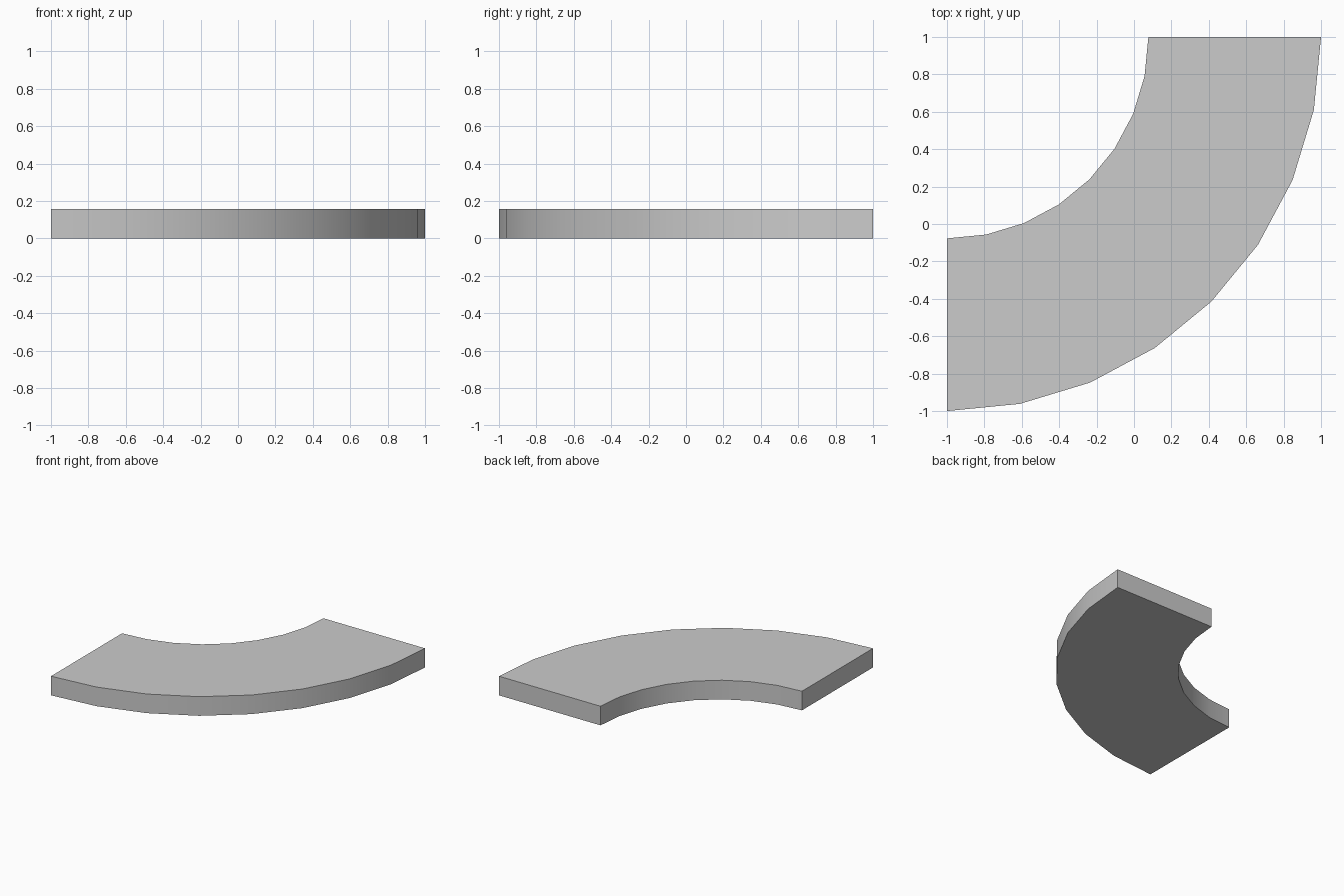
import bpy, bmesh
from math import sin, cos, pi, radians

if "Cube" in bpy.data.objects:
    bpy.data.objects.remove(bpy.data.objects["Cube"])

CENTRE = (-1.0, 1.0)
OUTER, INNER = 2.0, 1.077
HEIGHT, STEPS = 0.157, 8


def arc(radius):
    """Quarter arc from the left end round to the back end."""
    return [(CENTRE[0] + radius * sin(i * pi / 2 / STEPS),
             CENTRE[1] - radius * cos(i * pi / 2 / STEPS), 0)
            for i in range(STEPS + 1)]


# Curved slab: quarter-ring strip of quads, extruded upwards
bm = bmesh.new()
outer = [bm.verts.new(p) for p in arc(OUTER)]
inner = [bm.verts.new(p) for p in arc(INNER)]
bottom = bm.faces.new(outer + inner[::-1])
result = bmesh.ops.extrude_face_region(bm, geom=[bottom], use_keep_orig=True)
top = [g for g in result["geom"] if isinstance(g, bmesh.types.BMVert)]
bmesh.ops.translate(bm, verts=top, vec=(0, 0, HEIGHT))
bmesh.ops.recalc_face_normals(bm, faces=bm.faces)

mesh = bpy.data.meshes.new("curved_slab")
bm.to_mesh(mesh)
bm.free()
slab = bpy.data.objects.new("curved_slab", mesh)
bpy.context.collection.objects.link(slab)

# Smooth the curved walls, keep rims and ends crisp
bpy.context.view_layer.objects.active = slab
slab.select_set(True)
bpy.ops.object.shade_smooth_by_angle(angle=radians(30))
